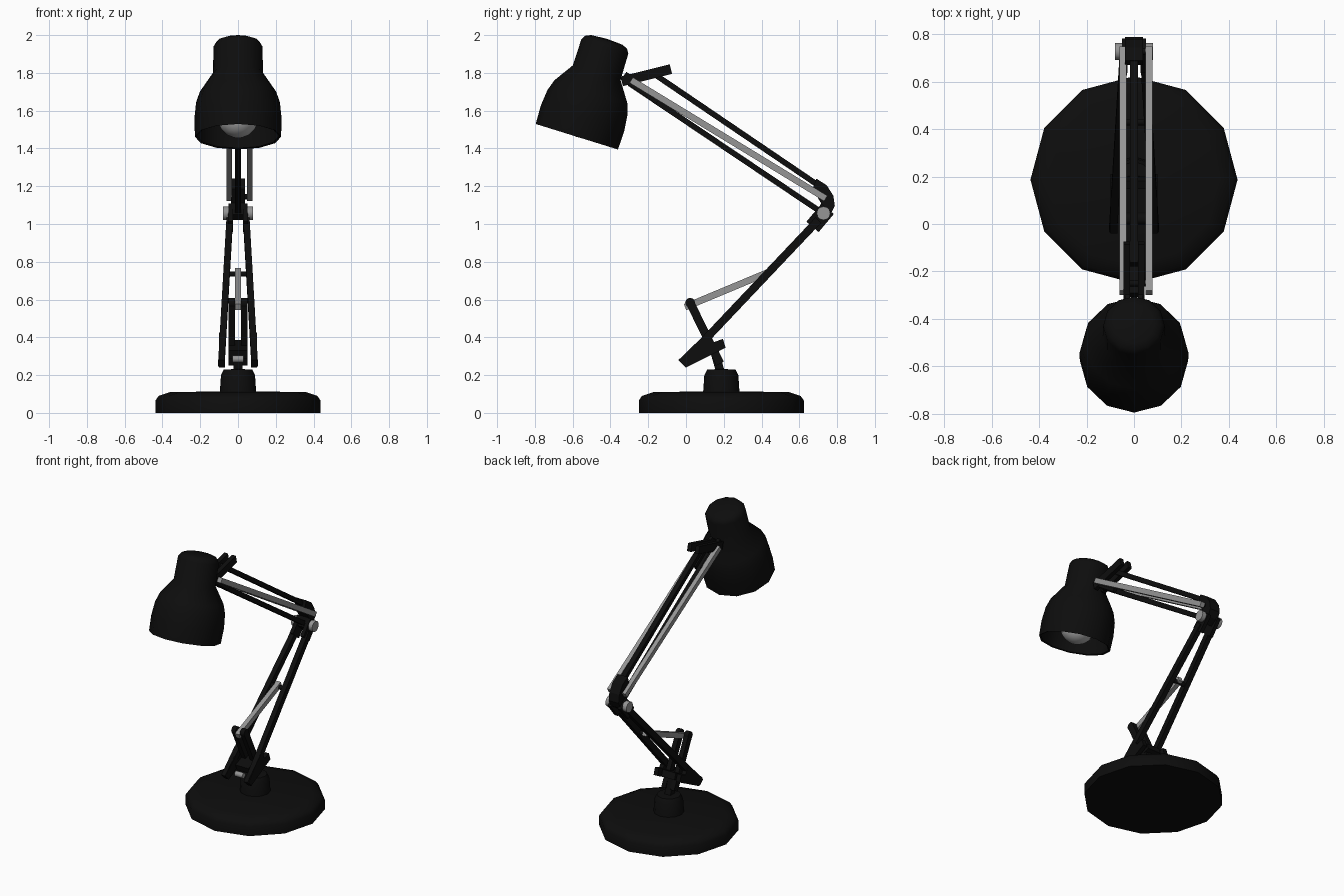
import bpy, bmesh, math
from mathutils import Vector, Matrix

cube = bpy.data.objects.get("Cube")
if cube:
    bpy.data.objects.remove(cube, do_unlink=True)


def material(name, value):
    m = bpy.data.materials.new(name)
    m.use_nodes = True
    col = (value, value, value, 1)
    m.diffuse_color = col
    m.node_tree.nodes["Principled BSDF"].inputs["Base Color"].default_value = col
    return m


BLACK = material("black_enamel", 0.004)
STEEL = material("grey_steel", 0.3)
BULB = material("bulb_glass", 0.42)


def finish(name, bm, mat, smooth=False):
    bmesh.ops.recalc_face_normals(bm, faces=bm.faces)
    me = bpy.data.meshes.new(name)
    bm.to_mesh(me)
    bm.free()
    me.materials.append(mat)
    if smooth:
        me.shade_smooth()
        me.set_sharp_from_angle(angle=math.radians(40))
    ob = bpy.data.objects.new(name, me)
    bpy.context.scene.collection.objects.link(ob)
    return ob


def lathe(name, profile, mat, matrix, sides=12):
    """Revolve (radius, height) points round the local z axis."""
    bm = bmesh.new()
    verts = [bm.verts.new((r, 0, h)) for r, h in profile]
    edges = [bm.edges.new(pair) for pair in zip(verts, verts[1:])]
    bmesh.ops.spin(bm, geom=verts + edges, cent=(0, 0, 0), axis=(0, 0, 1),
                   angle=math.tau, steps=sides, use_duplicate=False)
    bmesh.ops.remove_doubles(bm, verts=bm.verts, dist=0.0005)
    bm.transform(matrix)
    return finish(name, bm, mat, True)


def bar(name, p, q, width, depth, mat):
    """Square bar from p to q; width runs along x."""
    p, q = Vector(p), Vector(q)
    z = (q - p).normalized()
    y = z.cross(Vector((1, 0, 0))).normalized()
    x = y.cross(z)
    frame = Matrix((x, y, z)).transposed().to_4x4()
    bm = bmesh.new()
    bmesh.ops.create_cube(bm, size=1)
    bm.transform(Matrix.Translation((p + q) / 2) @ frame
                 @ Matrix.Diagonal((width, depth, (q - p).length, 1)))
    return finish(name, bm, mat)


def pin(name, x0, x1, y, z, radius, mat):
    """Round pin lying along x."""
    bm = bmesh.new()
    bmesh.ops.create_cone(bm, cap_ends=True, segments=12, radius1=radius,
                          radius2=radius, depth=abs(x1 - x0))
    bm.transform(Matrix.Translation(((x0 + x1) / 2, y, z))
                 @ Matrix.Rotation(math.pi / 2, 4, 'Y'))
    return finish(name, bm, mat, True)


def plate(name, outline, x0, x1, mat):
    """Side outline of (y, z) points, extruded from x0 to x1."""
    bm = bmesh.new()
    face = bm.faces.new([bm.verts.new((x0, y, z)) for y, z in outline])
    ext = bmesh.ops.extrude_face_region(bm, geom=[face])
    moved = [v for v in ext["geom"] if isinstance(v, bmesh.types.BMVert)]
    bmesh.ops.translate(bm, verts=moved, vec=(x1 - x0, 0, 0))
    return finish(name, bm, mat)


# Base and hub
foot = Matrix.Translation((0, 0.187, 0))
lathe("base", [(0, 0), (0.437, 0), (0.437, 0.065), (0.42, 0.09),
               (0.36, 0.11), (0, 0.115)], BLACK, foot)
lathe("hub", [(0.097, 0.1), (0.09, 0.2), (0.075, 0.23), (0, 0.232)], BLACK, foot)
bar("stem", (0, 0.187, 0.2), (0, 0.15, 0.33), 0.045, 0.045, BLACK)

# Lower joint
bar("joint_block", (0, 0.05, 0.31), (0, 0.19, 0.365), 0.1, 0.045, BLACK)
pin("joint_pin", -0.03, 0.03, 0.02, 0.285, 0.018, STEEL)

for s, side in ((1, "left"), (-1, "right")):
    # Lower arm, its bracket and the short lever
    bar(side + "_lower_arm", (s * 0.088, -0.02, 0.26), (s * 0.044, 0.70, 1.02),
        0.034, 0.042, BLACK)
    plate(side + "_lower_bracket",
          [(-0.04, 0.28), (0, 0.24), (0.21, 0.345), (0.195, 0.392), (0.15, 0.375),
           (0.11, 0.425)], s * 0.07, s * 0.1, BLACK)
    bar(side + "_lever", (s * 0.033, 0.18, 0.26), (s * 0.033, 0.022, 0.583),
        0.032, 0.045, BLACK)
    pin(side + "_lever_end", s * 0.017, s * 0.049, 0.022, 0.583, 0.026, BLACK)

    # Elbow fork and bolt
    bar(side + "_elbow_fork", (s * 0.04, 0.67, 0.985), (s * 0.038, 0.75, 1.08),
        0.025, 0.085, BLACK)
    pin(side + "_elbow_bolt", s * 0.05, s * 0.08, 0.728, 1.057, 0.036, STEEL)

    # Forked bracket behind the shade
    bar(side + "_head_prong", (s * 0.03, -0.34, 1.755), (s * 0.03, -0.08, 1.82),
        0.028, 0.052, BLACK)
    bar(side + "_head_strut", (s * 0.028, -0.33, 1.785), (s * 0.028, -0.145, 1.655),
        0.022, 0.05, BLACK)

# Linkage of the lower arm
bar("lower_link", (0, -0.005, 0.56), (0, 0.45, 0.75), 0.032, 0.036, STEEL)
pin("lower_cross_pin", -0.062, 0.062, 0.43, 0.735, 0.014, BLACK)

# Elbow
plate("elbow", [(0.69, 1.24), (0.745, 1.205), (0.78, 1.15), (0.788, 1.095),
                (0.765, 1.05), (0.72, 1.02), (0.69, 1.05), (0.715, 1.11),
                (0.67, 1.185)], -0.038, 0.038, BLACK)

# Upper arm
bar("upper_rod_top", (0, -0.17, 1.795), (0, 0.715, 1.195), 0.034, 0.03, BLACK)
bar("upper_rod_bottom", (0, -0.30, 1.745), (0, 0.72, 1.06), 0.034, 0.03, BLACK)
for x, side in ((0.063, "left"), (-0.047, "right")):
    bar(side + "_upper_strip", (x, -0.29, 1.762), (x, 0.74, 1.135), 0.03, 0.034, STEEL)
pin("upper_strip_pin", -0.05, 0.07, 0.728, 1.145, 0.014, BLACK)
pin("head_pin", -0.05, 0.07, -0.25, 1.74, 0.014, BLACK)

# Shade and bulb, tilted together
tilt = Matrix.Translation((0, -0.578, 1.462)) @ Matrix.Rotation(-0.301, 4, 'X')
lathe("shade", [(0.217, 0.004), (0.228, 0), (0.231, 0.1), (0.222, 0.19), (0.202, 0.25),
                (0.132, 0.355), (0.13, 0.5), (0.115, 0.525), (0.085, 0.537), (0, 0.542),
                (0, 0.525), (0.118, 0.495), (0.12, 0.355), (0.19, 0.247),
                (0.211, 0.185), (0.22, 0.1), (0.217, 0.004)], BLACK, tilt)
lathe("bulb_socket", [(0, 0.17), (0.05, 0.19), (0.05, 0.5), (0, 0.51)], BLACK, tilt)
bm = bmesh.new()
bmesh.ops.create_uvsphere(bm, u_segments=16, v_segments=10, radius=0.11)
bm.transform(tilt @ Matrix.Translation((0, 0, 0.108)))
finish("bulb", bm, BULB, True)
